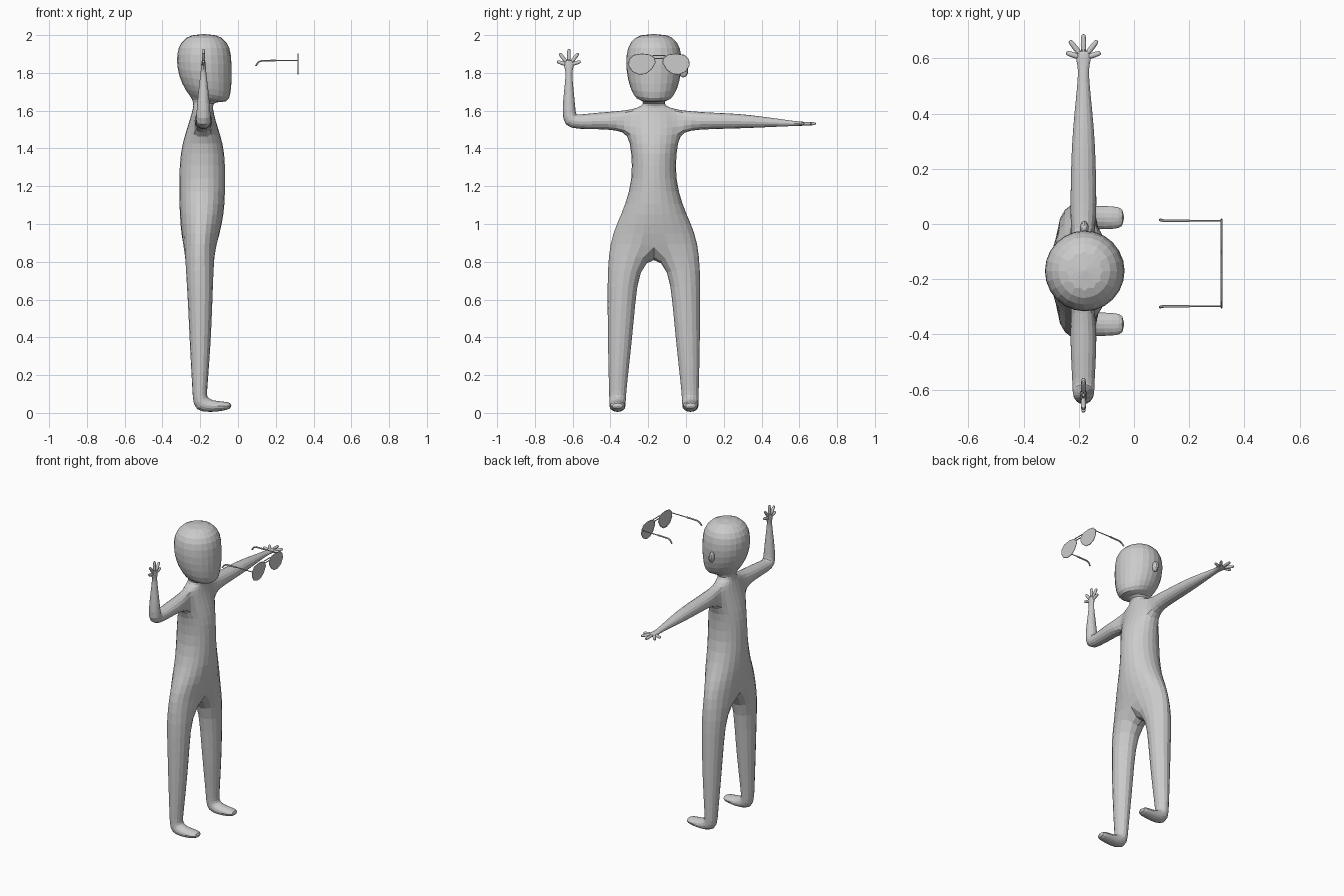
import bpy, bmesh
from math import cos, sin, radians, pi
from mathutils import Vector

if "Cube" in bpy.data.objects:
    bpy.data.objects.remove(bpy.data.objects["Cube"])

grey = bpy.data.materials.new("plain_grey")
grey.use_nodes = True
grey.diffuse_color = (0.6, 0.6, 0.6, 1)
grey.node_tree.nodes["Principled BSDF"].inputs["Base Color"].default_value = (0.6, 0.6, 0.6, 1)

MID = -0.17      # body centre in y
LENS_MID = -0.143  # glasses centre in y


def finish(name, bm, subdivide=True):
    bmesh.ops.recalc_face_normals(bm, faces=bm.faces)
    mesh = bpy.data.meshes.new(name)
    bm.to_mesh(mesh)
    bm.free()
    mesh.materials.append(grey)
    obj = bpy.data.objects.new(name, mesh)
    bpy.context.collection.objects.link(obj)
    if subdivide:
        obj.modifiers.new("rounding", "SUBSURF").levels = 1
        obj.modifiers["rounding"].render_levels = 1
    return obj


def ring(bm, centre, u, v, ru, rv, n=8, start=0.0):
    """Oval ring, enlarged so that it keeps its radius once subdivided."""
    grow = 6 / (4 + 2 * cos(2 * pi / n))
    angles = [start + 2 * pi * k / n for k in range(n)]
    return [bm.verts.new(Vector(centre) + Vector(u) * ru * grow * cos(a)
                         + Vector(v) * rv * grow * sin(a)) for a in angles]


def bridge(bm, a, b):
    n = len(a)
    for i in range(n):
        j = (i + 1) % n
        bm.faces.new((a[i], a[j], b[j], b[i]))


def loft(bm, loops):
    for a, b in zip(loops, loops[1:]):
        bridge(bm, a, b)
    bm.faces.new(loops[-1])


bm = bmesh.new()

# Torso, neck and head: z at back, z at front, x back, x front, half width
trunk_rows = [
    (0.90, 0.90, -0.295, -0.11, 0.232),
    (1.00, 1.00, -0.305, -0.085, 0.197),
    (1.10, 1.10, -0.31, -0.07, 0.15),
    (1.24, 1.24, -0.312, -0.068, 0.113),
    (1.38, 1.38, -0.305, -0.07, 0.118),
    (1.475, 1.475, -0.28, -0.095, 0.135),
    (1.55, 1.55, -0.255, -0.12, 0.14),
    (1.605, 1.605, -0.24, -0.132, 0.12),
    (1.625, 1.625, -0.235, -0.135, 0.055),
    (1.66, 1.65, -0.24, -0.12, 0.055),
    (1.685, 1.64, -0.26, -0.055, 0.095),
    (1.74, 1.69, -0.297, -0.037, 0.125),
    (1.82, 1.79, -0.322, -0.033, 0.147),
    (1.90, 1.90, -0.325, -0.035, 0.147),
    (1.965, 1.965, -0.305, -0.055, 0.128),
    (2.008, 2.008, -0.245, -0.115, 0.07),
]
trunk = []
for zb, zf, xb, xf, ry in trunk_rows:
    rx = (xf - xb) / 2
    lean = Vector((1, 0, (zf - zb) / 2 / rx))
    trunk.append(ring(bm, ((xb + xf) / 2, MID, (zb + zf) / 2), lean, (0, 1, 0), rx, ry, 12))
LOW, HIGH = 5, 7   # rows between which the arms grow
for r in range(len(trunk) - 1):
    for i in range(12):
        if LOW <= r < HIGH and i in (2, 3, 8, 9):
            continue
        j = (i + 1) % 12
        bm.faces.new((trunk[r][i], trunk[r][j], trunk[r + 1][j], trunk[r + 1][i]))
bm.faces.new(trunk[-1])

# Legs and feet: x, distance from centre, z, half depth, half width, tilt
leg_rows = [
    (-0.203, 0.162, 0.76, 0.073, 0.083, 0),
    (-0.20, 0.172, 0.58, 0.064, 0.073, 0),
    (-0.20, 0.181, 0.36, 0.055, 0.062, 0),
    (-0.202, 0.191, 0.14, 0.040, 0.047, 0),
    (-0.203, 0.192, 0.085, 0.037, 0.044, 0),
    (-0.193, 0.193, 0.045, 0.052, 0.043, 45),
    (-0.14, 0.193, 0.034, 0.031, 0.042, 90),
    (-0.075, 0.193, 0.036, 0.024, 0.042, 90),
    (-0.033, 0.193, 0.038, 0.015, 0.034, 90),
]
crotch = bm.verts.new((-0.20, MID, 0.80))
hip = trunk[0]
for side in (1, -1):
    loops = [[hip[(side * k) % 12] for k in range(1, 7)] + [crotch, hip[0]]]
    for x, d, z, ru, rv, tilt in leg_rows:
        t = radians(tilt)
        loops.append(ring(bm, (x, MID + side * d, z), (cos(t), 0, sin(t)),
                          (0, side, 0), ru, rv))
    loft(bm, loops)

# Arms: distance from centre, z, half depth, half thickness, direction
upper = [(0.19, 1.547, 0.048, 0.050, 0), (0.30, 1.546, 0.046, 0.043, 0)]
straight = upper + [
    (0.45, 1.545, 0.043, 0.039, 0), (0.58, 1.54, 0.032, 0.028, 0),
    (0.70, 1.534, 0.019, 0.017, 0), (0.745, 1.532, 0.020, 0.013, 0),
    (0.775, 1.531, 0.030, 0.012, 0), (0.80, 1.531, 0.020, 0.010, 0)]
raised = upper + [
    (0.40, 1.54, 0.040, 0.038, 0), (0.445, 1.548, 0.039, 0.046, 45),
    (0.45, 1.60, 0.036, 0.035, 90), (0.45, 1.70, 0.027, 0.026, 90),
    (0.45, 1.79, 0.016, 0.016, 90), (0.45, 1.82, 0.013, 0.020, 90),
    (0.45, 1.845, 0.012, 0.030, 90), (0.45, 1.87, 0.010, 0.020, 90)]


def finger(base, along, across, flat, angle, length):
    a = radians(angle)
    way = along * cos(a) + across * sin(a)
    wide = across * cos(a) - along * sin(a)
    loops = [ring(bm, base + way * length * f, wide, flat, r, r * 0.9, 6)
             for f, r in ((0.15, 0.010), (0.6, 0.010), (0.92, 0.009), (1.0, 0.005))]
    bm.faces.new(loops[0])
    loft(bm, loops)


for side, rows in ((1, straight), (-1, raised)):
    front, middle, back = [(side * k) % 12 for k in (2, 3, 4)]
    low, mid, high = trunk[LOW:HIGH + 1]
    loops = [[mid[front], high[front], high[middle], high[back],
              mid[back], low[back], low[middle], low[front]]]
    for d, z, ru, rv, turn in rows:
        t = radians(turn)
        loops.append(ring(bm, (-0.183, MID + side * d, z), (1, 0, 0),
                          (0, -side * sin(t), cos(t)), ru, rv))
    loft(bm, loops)
    # Five spread fingers, flat for the straight arm and upright for the raised one
    along, across, flat = Vector((0, 1, 0)), Vector((1, 0, 0)), Vector((0, 0, 1))
    palm = Vector((-0.183, MID + 0.77, 1.531))
    if side < 0:
        along, across, flat = flat, along, across
        palm = Vector((-0.183, MID - 0.45, 1.84))
    for angle, length in ((-72, 0.066), (-38, 0.082), (0, 0.088), (38, 0.082), (72, 0.066)):
        finger(palm, along, across, flat, angle, length)
finish("body", bm)

# Ear
bm = bmesh.new()
bmesh.ops.create_uvsphere(bm, u_segments=10, v_segments=8, radius=1)
bmesh.ops.scale(bm, vec=(0.016, 0.026, 0.034), verts=bm.verts)
bmesh.ops.translate(bm, vec=(-0.18, -0.014, 1.81), verts=bm.verts)
finish("ear", bm, False)


# Glasses
def wire(name, points, radius, closed=False):
    curve = bpy.data.curves.new(name, "CURVE")
    curve.dimensions = "3D"
    curve.bevel_depth = radius
    curve.bevel_resolution = 1
    curve.use_fill_caps = True
    line = curve.splines.new("POLY")
    line.points.add(len(points) - 1)
    for p, co in zip(line.points, points):
        p.co = (*co, 1)
        line.use_cyclic_u = closed
    line.use_smooth = False
    curve.materials.append(grey)
    bpy.context.collection.objects.link(bpy.data.objects.new(name, curve))


outline = [(0.02, 1.855), (0.026, 1.88), (0.05, 1.895), (0.09, 1.9), (0.135, 1.893),
           (0.157, 1.87), (0.16, 1.84), (0.14, 1.808), (0.105, 1.793),
           (0.07, 1.797), (0.04, 1.82)]
FACE = 0.317
for side, word in ((1, "left"), (-1, "right")):
    rim = [(FACE, LENS_MID + side * d, z) for d, z in outline]
    wire(word + "_rim", rim, 0.003, True)
    bm = bmesh.new()
    pane = bm.faces.new([bm.verts.new(p) for p in rim])
    solid = bmesh.ops.extrude_face_region(bm, geom=[pane])["geom"]
    bmesh.ops.translate(bm, vec=(0.002, 0, 0),
                        verts=[v for v in solid if isinstance(v, bmesh.types.BMVert)])
    finish(word + "_lens", bm, False)
    y = LENS_MID + side * 0.155
    wire(word + "_temple", [(FACE, y, 1.866), (0.19, y, 1.866)], 0.003)
    wire(word + "_temple_tip", [(0.20, y, 1.866), (0.125, y, 1.864), (0.108, y, 1.857),
                                (0.094, y + side * 0.003, 1.838)], 0.005)
for z in (1.877, 1.893):
    wire("bridge", [(FACE, LENS_MID - 0.035, z), (FACE, LENS_MID + 0.035, z)], 0.003)
